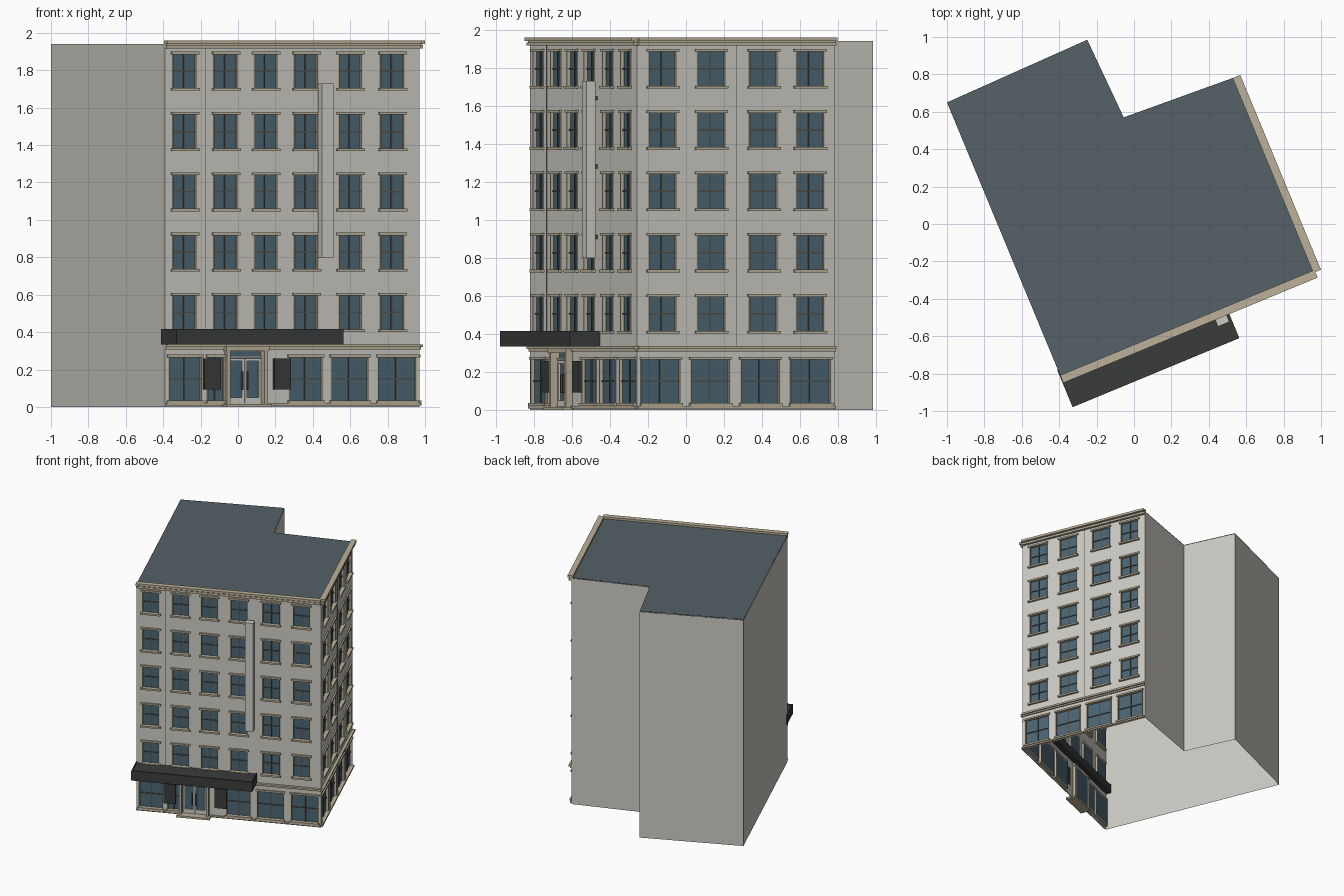
import bpy, bmesh, math
from mathutils import Vector

if "Cube" in bpy.data.objects:
    bpy.data.objects.remove(bpy.data.objects["Cube"])

COLORS = {
    "stone": (0.60, 0.585, 0.54, 1), "trim": (0.50, 0.44, 0.32, 1),
    "glass": (0.07, 0.13, 0.17, 1), "sash": (0.08, 0.075, 0.06, 1),
    "roof": (0.09, 0.12, 0.135, 1), "dark": (0.04, 0.045, 0.042, 1),
    "pale": (0.62, 0.60, 0.55, 1), "brass": (0.45, 0.36, 0.18, 1),
}
mats = {}
for k, col in COLORS.items():
    mats[k] = bpy.data.materials.new(k)
    mats[k].diffuse_color = col

parts = {}  # name -> (bmesh, material key)


def part(name, mat):
    if name not in parts:
        parts[name] = (bmesh.new(), mat)
    return parts[name][0]


class Facade:
    """Local frame: u along the wall, n outward, z up."""

    def __init__(self, name, origin, degrees, length):
        a = math.radians(degrees)
        self.name, self.length = name, length
        self.o = Vector((*origin, 0))
        self.t = Vector((math.cos(a), math.sin(a), 0))
        self.nrm = Vector((math.sin(a), -math.cos(a), 0))

    def p(self, u, n, z):
        return self.o + self.t * u + self.nrm * n + Vector((0, 0, z))

    def box(self, label, mat, u0, u1, n0, n1, z0, z1):
        bm = part(f"{self.name}_{label}", mat)
        lo, hi = [[bm.verts.new(self.p(u, n, z)) for u, n in
                   ((u0, n1), (u1, n1), (u1, n0), (u0, n0))] for z in (z0, z1)]
        bm.faces.new(lo[::-1])
        bm.faces.new(hi)
        for i in range(4):
            j = (i + 1) % 4
            bm.faces.new((lo[i], lo[j], hi[j], hi[i]))

    def wall(self, label, z0, z1, holes):
        # sheet wall, one grid cell skipped per opening (u0, u1, z0, z1)
        bm = part(f"{self.name}_{label}", "stone")
        us = sorted({0, self.length} | {h[0] for h in holes} | {h[1] for h in holes})
        zs = sorted({z0, z1} | {h[2] for h in holes} | {h[3] for h in holes})
        for a, b in zip(us, us[1:]):
            for c, d in zip(zs, zs[1:]):
                mu, mz = (a + b) / 2, (c + d) / 2
                if any(h[0] < mu < h[1] and h[2] < mz < h[3] for h in holes):
                    continue
                bm.faces.new([bm.verts.new(self.p(u, 0, z)) for u, z in
                              ((a, c), (b, c), (b, d), (a, d))])
        bmesh.ops.remove_doubles(bm, verts=bm.verts[:], dist=1e-5)

    def window(self, u0, u1, z0, z1, lip):
        um, zm, f = (u0 + u1) / 2, (z0 + z1) / 2, 0.007
        self.box("glass", "glass", u0, u1, -0.020, -0.015, z0, z1)
        # jambs, head lintel and sill
        for a in (u0, u1 - f):
            self.box("window_jambs", "trim", a, a + f, -0.020, 0.004, z0, z1)
        self.box("window_heads", "trim", u0 - lip, u1 + lip, -0.020, 0.012, z1, z1 + 0.014)
        self.box("window_sills", "trim", u0 - lip, u1 + lip, -0.020, 0.018, z0 - 0.014, z0)
        # cross bars
        self.box("window_bars", "sash", um - 0.004, um + 0.004, -0.016, -0.009, z0, z1)
        self.box("window_bars", "sash", u0 + f, u1 - f, -0.016, -0.008, zm - 0.004, zm + 0.004)


C0 = (-0.39, -0.82)
L_FRONT, L_RIGHT = 1.472, 1.127
front = Facade("front", C0, 22.5, L_FRONT)
corner = front.p(L_FRONT, 0, 0)
right = Facade("right", corner.xy, 112.5, L_RIGHT)
back_right = right.p(L_RIGHT, 0, 0)

# openings along each street wall
upper = {
    front: [(c - 0.071, c + 0.071) for c in (0.114, 0.352, 0.582, 0.817, 1.071, 1.315)],
    right: [(0.061, 0.226), (0.337, 0.504), (0.637, 0.802), (0.90, 1.067)],
}
shops = {
    front: [(0.016, 0.216), (0.243, 0.345), (0.714, 0.914), (0.957, 1.18), (1.228, 1.456)],
    right: [(0.02, 0.248), (0.30, 0.53), (0.585, 0.815), (0.87, 1.105)],
}
DOOR = (0.36, 0.565, 0.02, 0.315)

for fac in (front, right):
    L = fac.length
    up = [(a, b, 0.415 + 0.3225 * i, 0.595 + 0.3225 * i)
          for a, b in upper[fac] for i in range(5)]
    low = [(a, b, 0.035, 0.265) for a, b in shops[fac]]
    fac.wall("upper_wall", 0.325, 1.94, up)
    fac.wall("shop_wall", 0.0, 0.325, low + ([DOOR] if fac is front else []))
    for w in up:
        fac.window(*w, 0.009)
    for w in low:
        fac.window(*w, 0.005)
    # roof cornice and shop cornice
    for n1, z0, z1 in ((0.022, 1.917, 1.934), (0.032, 1.941, 1.96)):
        fac.box("cornice", "trim", 0, L, -0.012, n1, z0, z1)
    fac.box("cornice", "trim", 0, L, -0.012, 0.012, 1.934, 1.941)
    fac.box("shop_cornice", "trim", 0, L, 0, 0.022, 0.32, 0.335)
    fac.box("shop_cornice", "trim", 0, L, 0, 0.010, 0.308, 0.32)
    # base course, broken at the entrance on the front
    spans = [(0, 0.34), (0.585, L)] if fac is front else [(0, L)]
    for a, b in spans:
        fac.box("base_course", "trim", a, b, 0, 0.012, 0.008, 0.02)
    # thin vertical joint
    u = 0.232 if fac is front else 0.566
    fac.box("wall_joint", "sash", u - 0.002, u + 0.002, 0, 0.003, 0.34, 1.917)

# plain side and back walls, open underneath
ring = [back_right.xy, Vector((-0.055, 0.57)), Vector((-0.25, 0.985)),
        Vector((-1.0, 0.65)), Vector(C0)]
bm = part("plain_walls", "stone")
lo = [bm.verts.new((*v, 0.0)) for v in ring]
hi = [bm.verts.new((*v, 1.94)) for v in ring]
for i in range(4):
    bm.faces.new((lo[i], lo[i + 1], hi[i + 1], hi[i]))

# flat roof
bm = part("roof", "roof")
bm.faces.new([bm.verts.new((*v, 1.943)) for v in [Vector(C0), corner.xy] + ring[:-1]])

# entrance portal
for a in (0.345, 0.560):
    front.box("portal", "trim", a, a + 0.02, -0.02, 0.035, 0.015, 0.318)
front.box("portal", "trim", 0.338, 0.587, -0.02, 0.04, 0.30, 0.325)
front.box("doorstep", "trim", 0.33, 0.595, -0.03, 0.06, 0.0, 0.016)
# double doors with transom
front.box("door_glass", "glass", 0.365, 0.56, -0.020, -0.015, 0.016, 0.30)
front.box("door_transom", "pale", 0.365, 0.56, -0.016, -0.002, 0.262, 0.272)
for a, b, inner in ((0.368, 0.461, 0.445), (0.464, 0.557, 0.475)):
    for x in (a, b - 0.013):
        front.box("door_frames", "pale", x, x + 0.013, -0.016, -0.004, 0.018, 0.26)
    for z0, z1 in ((0.018, 0.05), (0.245, 0.26)):
        front.box("door_frames", "pale", a + 0.013, b - 0.013, -0.016, -0.004, z0, z1)
    front.box("door_handles", "sash", inner - 0.003, inner + 0.003, -0.004, 0.012, 0.09, 0.19)

# display cases beside the entrance
for a in (0.219, 0.625):
    front.box("display_cases", "dark", a, a + 0.097, 0.0, 0.020, 0.092, 0.258)

# entrance canopy with raised rim
front.box("canopy", "dark", 0.0, 0.957, -0.045, 0.165, 0.337, 0.410)
front.box("canopy_rim", "dark", -0.004, 0.961, 0.160, 0.171, 0.333, 0.416)
for a in (-0.004, 0.953):
    front.box("canopy_rim", "dark", a, a + 0.008, -0.045, 0.160, 0.333, 0.416)

# vertical blade sign with wall brackets
front.box("blade_sign", "pale", 0.879, 0.945, 0.018, 0.070, 0.80, 1.73)
for z in (0.90, 1.27, 1.63):
    front.box("blade_sign_brackets", "sash", 0.90, 0.925, 0.0, 0.02, z, z + 0.02)

# turn the collected parts into objects
for name, (bm, mat) in parts.items():
    bm.normal_update()
    me = bpy.data.meshes.new(name)
    bm.to_mesh(me)
    bm.free()
    me.materials.append(mats[mat])
    bpy.context.collection.objects.link(bpy.data.objects.new(name, me))

for m in bpy.data.materials:
    if m.users and not m.is_grease_pencil:
        m.use_nodes = True
        m.node_tree.nodes["Principled BSDF"].inputs["Base Color"].default_value = m.diffuse_color
